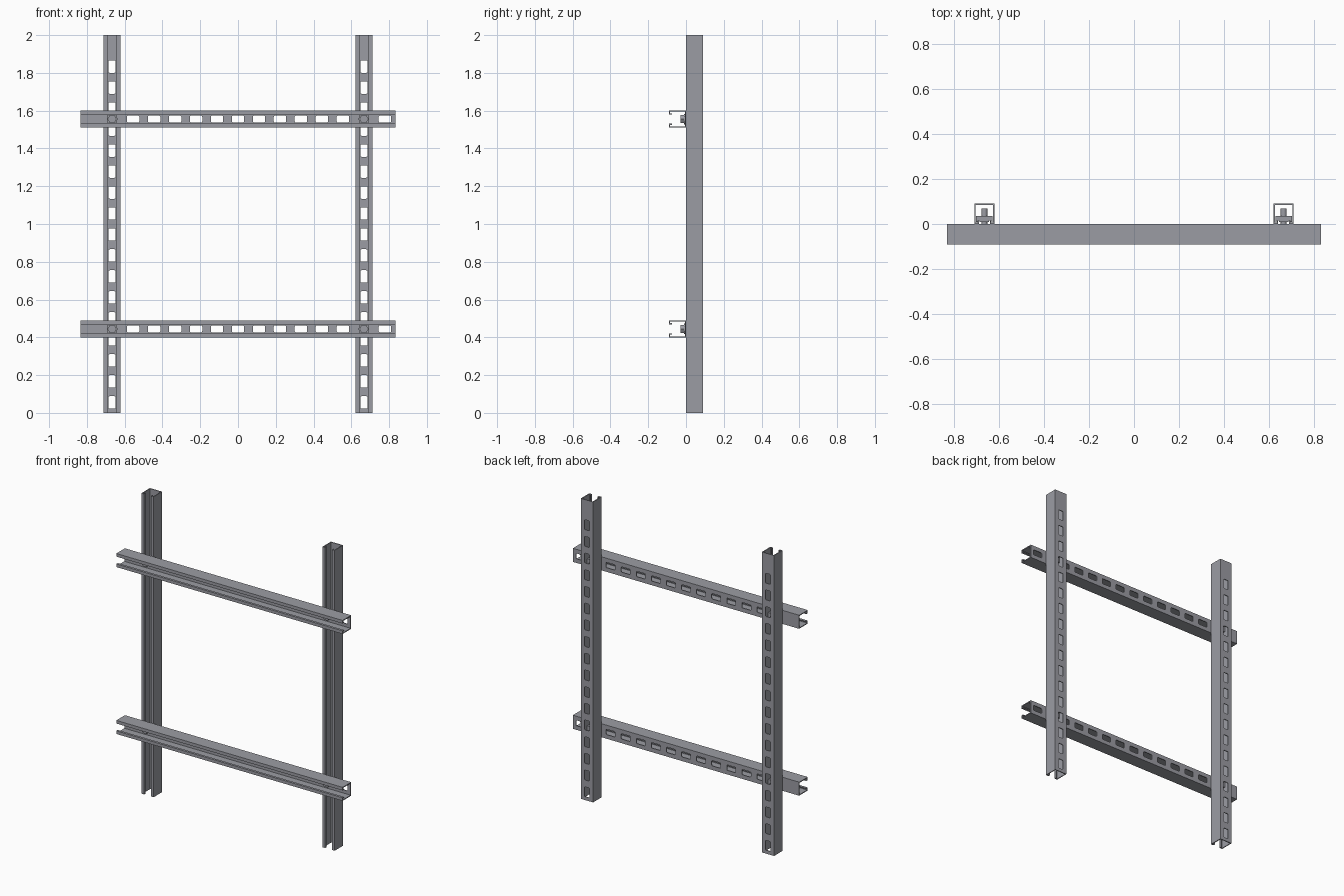
import bpy, bmesh, math
from mathutils import Matrix, Vector

if "Cube" in bpy.data.objects:
    bpy.data.objects.remove(bpy.data.objects["Cube"])

INCH = 2 / 36            # posts are 36 inches long
SIZE = 1.625 * INCH      # channel width and depth
T = 0.105 * INCH         # sheet thickness
PITCH = 2 * INCH         # slot spacing
FIRST = 3 * INCH         # first slot centre from the channel start
POST_X = 12 * INCH
RAIL_Z = (8 * INCH, 28 * INCH)

steel = bpy.data.materials.new("steel grey")
steel.diffuse_color = (0.33, 0.335, 0.37, 1)
steel.use_nodes = True
steel.node_tree.nodes["Principled BSDF"].inputs["Base Color"].default_value = steel.diffuse_color


def add_prism(bm, pts, a, b, axis):
    """Extrude a 2D outline along x (points are y,z) or along y (points are x,z)."""
    place = (lambda p, d: (d, p[0], p[1])) if axis == "x" else (lambda p, d: (p[0], d, p[1]))
    lo = [bm.verts.new(place(p, a)) for p in pts]
    hi = [bm.verts.new(place(p, b)) for p in pts]
    bm.faces.new(lo)
    bm.faces.new(hi[::-1])
    n = len(pts)
    for i in range(n):
        j = (i + 1) % n
        bm.faces.new((lo[j], lo[i], hi[i], hi[j]))


def finish(bm, name):
    bmesh.ops.recalc_face_normals(bm, faces=bm.faces)
    me = bpy.data.meshes.new(name)
    bm.to_mesh(me)
    bm.free()
    me.materials.append(steel)
    ob = bpy.data.objects.new(name, me)
    bpy.context.collection.objects.link(ob)
    return ob


def ngon(r, n, cx=0, cz=0):
    return [(cx + r * math.cos(math.tau * i / n), cz + r * math.sin(math.tau * i / n)) for i in range(n)]


def slot_outline(cx, w, h, r):
    """Rectangle with rounded corners."""
    pts = []
    for q, (sx, sz) in enumerate(((1, 1), (-1, 1), (-1, -1), (1, -1))):
        for k in range(4):
            a = math.radians(90 * q + 30 * k)
            pts.append((cx + sx * (w / 2 - r) + r * math.cos(a), sz * (h / 2 - r) + r * math.sin(a)))
    return pts


def channel(name, length):
    """Slotted lipped channel along +x, web at y=0, open towards -y."""
    H, lip, ret = SIZE / 2, 0.4375 * INCH, 0.28 * INCH
    half = [(-T, H - T), (-SIZE + T, H - T), (-SIZE + T, lip + T), (-SIZE + ret, lip + T),
            (-SIZE + ret, lip), (-SIZE, lip), (-SIZE, H), (0, H)]
    profile = half + [(y, -z) for y, z in reversed(half)]
    bm = bmesh.new()
    add_prism(bm, profile, 0, length, "x")
    ob = finish(bm, name)

    # punch the row of slots through the web
    bm = bmesh.new()
    x = FIRST
    while x < length - 0.5 * INCH:
        add_prism(bm, slot_outline(x, 0.066, 0.036, 0.006), -3 * T, 2 * T, "y")
        x += PITCH
    cutter = finish(bm, "slot_cutter")
    cutter.hide_render = True
    mod = ob.modifiers.new("slots", "BOOLEAN")
    mod.operation, mod.solver, mod.object = "DIFFERENCE", "EXACT", cutter
    bpy.context.view_layer.objects.active = ob
    bpy.ops.object.modifier_apply(modifier="slots")
    bpy.data.objects.remove(cutter)
    return ob


def fastener(label, x, z):
    """Bolt and washer in the rail, channel nut behind the post lips."""
    loc = Vector((x, 0, z))
    bm = bmesh.new()
    add_prism(bm, ngon(0.024, 6), -T - 0.024, -T - 0.005, "y")   # hex head
    add_prism(bm, ngon(0.0135, 20), -T - 0.005, 0.07, "y")       # shank
    bolt = finish(bm, "bolt_" + label)
    bm = bmesh.new()
    add_prism(bm, ngon(0.028, 24), -T - 0.005, -T, "y")
    washer = finish(bm, "washer_" + label)
    bm = bmesh.new()
    y0, y1, w, h = 0.009, 0.035, 0.037, 0.0225
    add_prism(bm, [(-w, -h), (w, -h), (w, h), (-w, h)], 0.0156, y1, "y")
    add_prism(bm, [(-0.021, -h), (0.021, -h), (0.021, h), (-0.021, h)], y0, 0.0156, "y")
    for s in (-1, 1):                                            # outer teeth
        add_prism(bm, [(s * 0.031, -h), (s * w, -h), (s * w, h), (s * 0.031, h)], y0, 0.0156, "y")
    nut = finish(bm, "channel_nut_" + label)
    for ob in (bolt, washer, nut):
        ob.location = loc
    for ob in (bolt, washer):
        bpy.ops.object.select_all(action="DESELECT")
        ob.select_set(True)
        bpy.context.view_layer.objects.active = ob
        bpy.ops.object.shade_smooth_by_angle(angle=math.radians(30))


# upright posts, slot row starting from the top
for side, sx in (("left", -1), ("right", 1)):
    post = channel("post_" + side, 36 * INCH)
    post.data.transform(Matrix.Rotation(math.pi / 2, 4, "Y"))
    post.location = (sx * POST_X, SIZE, 2)

# cross rails and their fasteners
for level, z in zip(("lower", "upper"), RAIL_Z):
    rail = channel("rail_" + level, 30 * INCH)
    rail.location = (-15 * INCH, 0, z)
    for side, sx in (("left", -1), ("right", 1)):
        fastener(level + "_" + side, sx * POST_X, z)
